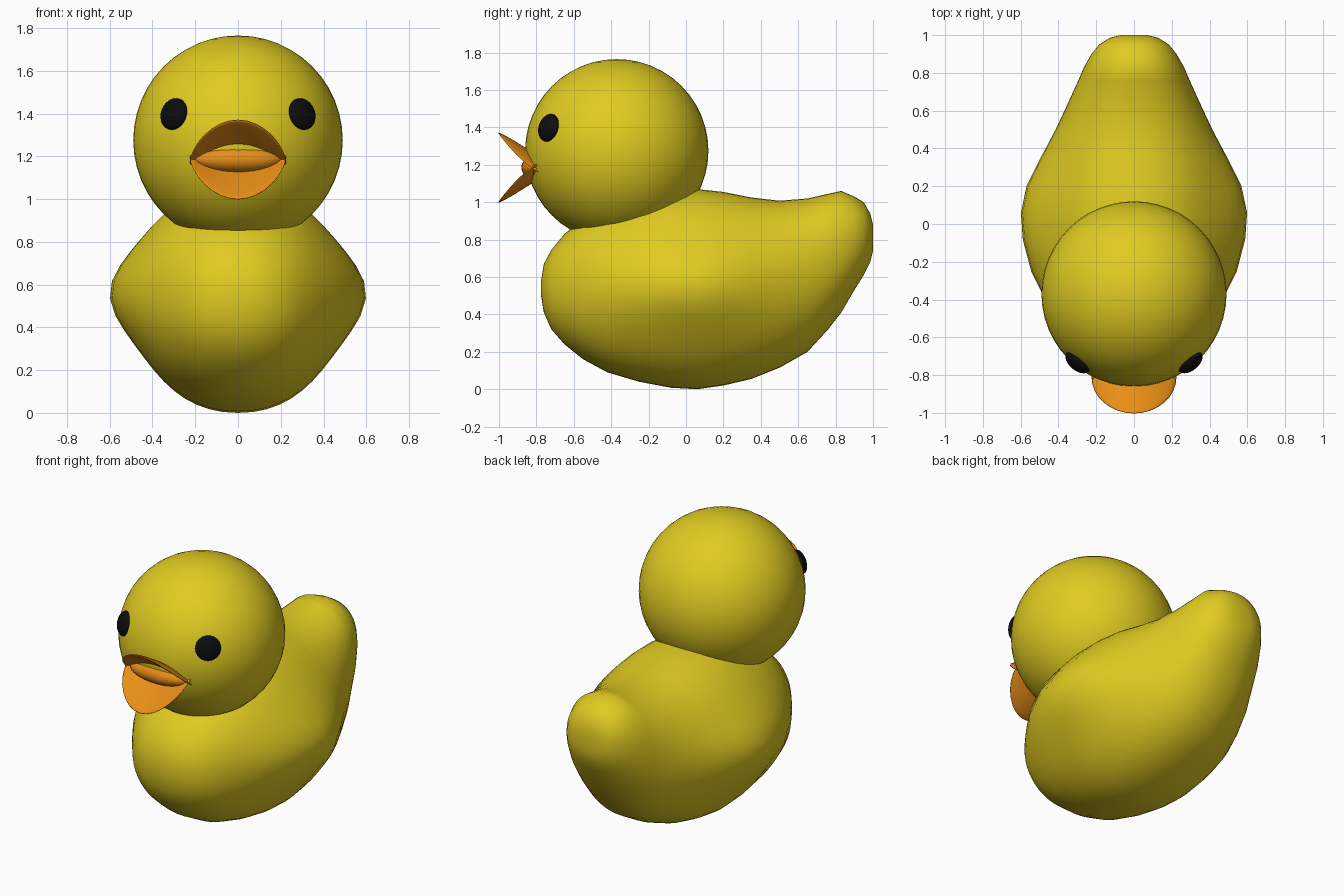
import bpy, bmesh, math
from mathutils import Vector

if "Cube" in bpy.data.objects:
    bpy.data.objects.remove(bpy.data.objects["Cube"])


def material(name, rgb):
    m = bpy.data.materials.new(name)
    m.diffuse_color = (*rgb, 1)
    m.use_nodes = True
    m.node_tree.nodes["Principled BSDF"].inputs["Base Color"].default_value = m.diffuse_color
    return m


YELLOW = material("yellow", (0.75, 0.6, 0.015))
ORANGE = material("orange", (0.8, 0.27, 0.008))
BLACK = material("black", (0.004, 0.004, 0.004))


def finish(bm, name, mat):
    bmesh.ops.recalc_face_normals(bm, faces=bm.faces)
    for f in bm.faces:
        f.smooth = True
    me = bpy.data.meshes.new(name)
    bm.to_mesh(me)
    bm.free()
    me.materials.append(mat)
    ob = bpy.data.objects.new(name, me)
    bpy.context.collection.objects.link(ob)
    return ob


def ball(name, center, radii, mat, shape=None, segs=32):
    """Sphere scaled to radii; shape optionally remaps each point."""
    bm = bmesh.new()
    bmesh.ops.create_uvsphere(bm, u_segments=segs, v_segments=segs // 2, radius=1)
    for v in bm.verts:
        p = Vector(c * r for c, r in zip(v.co, radii))
        v.co = (shape(p) if shape else p) + Vector(center)
    return finish(bm, name, mat)


# Body: rings along y as (y, bottom, top, half width, wing bulge)
RINGS = [
    (-0.775, 0.50, 0.58, 0.06, 0), (-0.76, 0.41, 0.67, 0.14, 0),
    (-0.72, 0.32, 0.745, 0.22, 0), (-0.65, 0.24, 0.83, 0.30, 0),
    (-0.55, 0.16, 0.91, 0.365, 0.01), (-0.42, 0.09, 0.98, 0.42, 0.04),
    (-0.25, 0.04, 1.04, 0.455, 0.09), (-0.08, 0.008, 1.07, 0.47, 0.12),
    (0.06, 0.0, 1.07, 0.47, 0.13), (0.20, 0.02, 1.055, 0.46, 0.11),
    (0.35, 0.055, 1.025, 0.435, 0.06), (0.50, 0.115, 1.008, 0.395, 0.02),
    (0.65, 0.20, 1.02, 0.345, 0), (0.76, 0.32, 1.045, 0.295, 0),
    (0.83, 0.41, 1.06, 0.265, 0), (0.90, 0.53, 1.03, 0.225, 0),
    (0.95, 0.61, 1.0, 0.185, 0), (0.985, 0.68, 0.94, 0.13, 0),
    (1.0, 0.74, 0.88, 0.07, 0),
]


def build_body(n=48):
    bm = bmesh.new()
    loops = []
    for y, zb, zt, w, bulge in RINGS:
        loop = []
        for i in range(n):
            a = 2 * math.pi * i / n
            c, s = math.cos(a), math.sin(a)
            z = (zb + zt) / 2 + (zt - zb) / 2 * math.copysign(abs(s) ** 0.93, s)
            side = math.copysign(abs(c) ** 0.93, c)
            wing = bulge * math.exp(-((z - 0.56) / 0.24) ** 2)
            x = w * side + wing * max(-1, min(1, side * 2))
            loop.append(bm.verts.new((x, y, z)))
        loops.append(loop)
    for a, b in zip(loops, loops[1:]):
        for i in range(n):
            j = (i + 1) % n
            bm.faces.new((a[i], a[j], b[j], b[i]))
    bm.faces.new(loops[0])
    bm.faces.new(loops[-1])
    return finish(bm, "body", YELLOW)


build_body()

# Head
HEAD = Vector((0, -0.37, 1.275))
ball("head", HEAD, (0.49, 0.49, 0.49), YELLOW, segs=48)

# Eyes: flattened discs lying on the head
for side, name in ((-1, "left_eye"), (1, "right_eye")):
    d = Vector((side * 0.305, -0.37, 0.125)).normalized()
    eye = ball(name, (0, 0, 0), (0.076, 0.076, 0.04), BLACK, segs=24)
    eye.location = HEAD + d * 0.485
    eye.rotation_euler = d.to_track_quat('Z', 'Y').to_euler()


# Bill: two cupped lips spread open, joined at the mouth corner
def lip(name, up):
    ang = math.radians(33)

    def shape(p):
        droop = 0.07 * (p.x / 0.225) ** 2
        y = p.y * math.cos(ang) - p.z * math.sin(ang)
        z = -p.y * math.sin(ang) + p.z * math.cos(ang) - droop
        return Vector((p.x, y, up * z))

    ball(name, (0, -0.81, 1.185 + up * 0.058), (0.225, 0.23, 0.036), ORANGE, shape)


lip("upper_bill", 1)
lip("lower_bill", -1)
ball("mouth", (0, -0.80, 1.185), (0.205, 0.08, 0.065), ORANGE)
